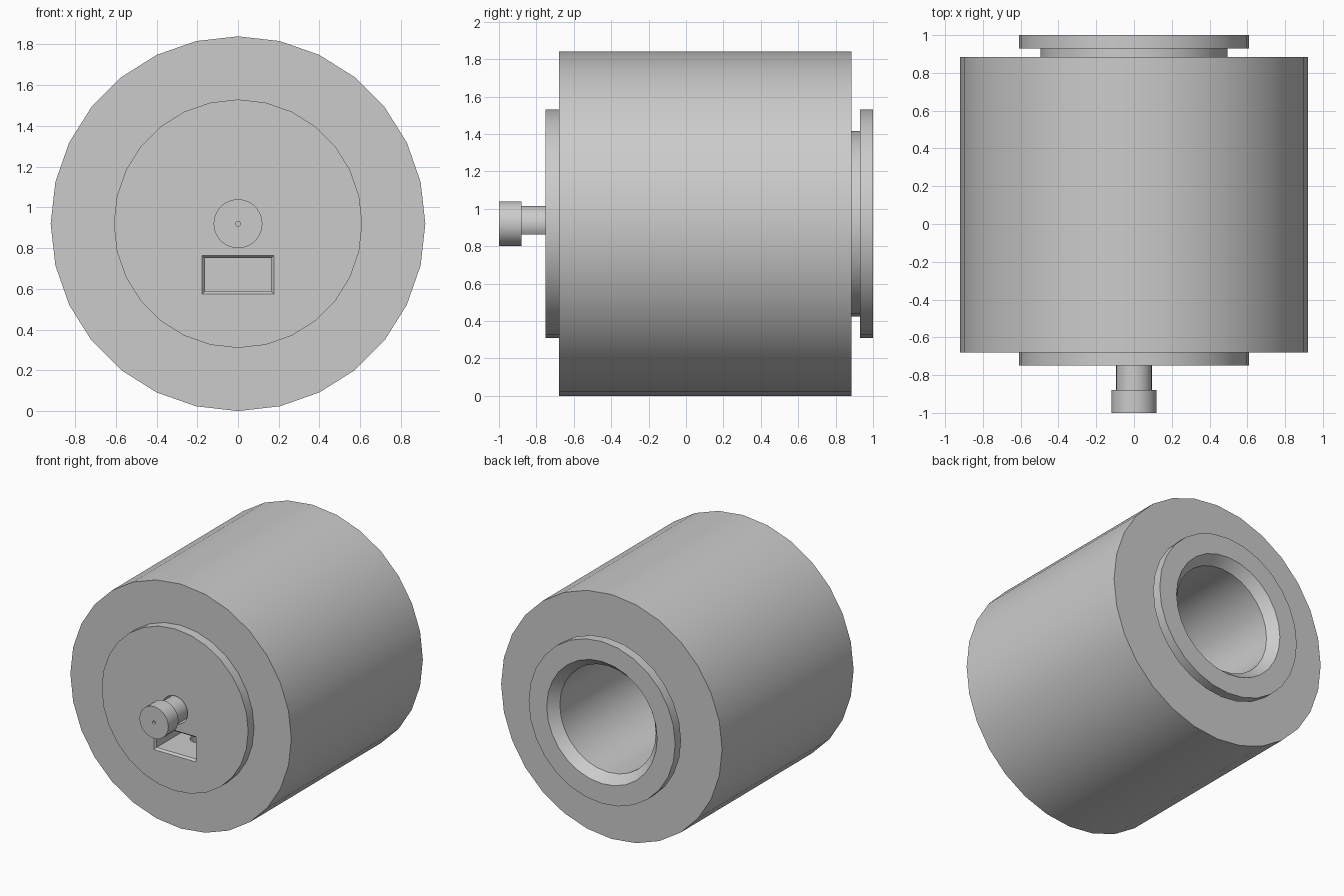
import bpy, bmesh, math
from mathutils import Matrix, Vector

if "Cube" in bpy.data.objects:
    bpy.data.objects.remove(bpy.data.objects["Cube"], do_unlink=True)

AXIS_Z = 0.92
SIDES = 28

grey = bpy.data.materials.new("plain_grey")
grey.use_nodes = True
COLOUR = (0.6, 0.6, 0.6, 1)
grey.diffuse_color = COLOUR
grey.node_tree.nodes["Principled BSDF"].inputs["Base Color"].default_value = COLOUR


def finish(name, bm):
    bmesh.ops.recalc_face_normals(bm, faces=bm.faces)
    mesh = bpy.data.meshes.new(name)
    bm.to_mesh(mesh)
    bm.free()
    obj = bpy.data.objects.new(name, mesh)
    obj.data.materials.append(grey)
    bpy.context.collection.objects.link(obj)
    return obj


def lathe(name, profile, sides=SIDES):
    """Turn a (radius, y) profile around the long axis."""
    bm = bmesh.new()
    verts = [bm.verts.new((0, y, AXIS_Z + r)) for r, y in profile]
    edges = [bm.edges.new(pair) for pair in zip(verts, verts[1:])]
    bmesh.ops.spin(bm, geom=verts + edges, cent=(0, 0, AXIS_Z), axis=(0, 1, 0),
                   angle=math.tau, steps=sides, use_merge=True)
    bmesh.ops.remove_doubles(bm, verts=bm.verts, dist=1e-4)
    return finish(name, bm)


def loft(name, sections):
    """Join rectangular sections (half width, bottom, top, y)."""
    bm = bmesh.new()
    rings = [[bm.verts.new(p) for p in ((-w, y, b), (w, y, b), (w, y, t), (-w, y, t))]
             for w, b, t, y in sections]
    bm.faces.new(rings[0])
    bm.faces.new(rings[-1])
    for a, b in zip(rings, rings[1:]):
        for i in range(4):
            j = (i + 1) % 4
            bm.faces.new((a[i], a[j], b[j], b[i]))
    return finish(name, bm)


def cut(obj, cutter):
    mod = obj.modifiers.new("cut_" + cutter.name, 'BOOLEAN')
    mod.operation = 'DIFFERENCE'
    mod.solver = 'EXACT'
    mod.object = cutter
    bpy.context.view_layer.objects.active = obj
    bpy.ops.object.modifier_apply(modifier=mod.name)
    bpy.data.objects.remove(cutter, do_unlink=True)


# Drum with raised front plate, grooved rear flange and chamfered blind bore
housing = lathe("drum_housing", [
    (0, -0.75), (0.61, -0.75), (0.61, -0.68), (0.92, -0.68), (0.92, 0.885),
    (0.495, 0.885), (0.495, 0.93), (0.61, 0.93), (0.61, 1), (0.46, 1),
    (0.40, 0.93), (0.40, -0.2), (0, -0.2)])

# Chamfered window below the shaft
cut(housing, loft("window_cutter", [
    (0.176, 0.575, 0.765, -0.8), (0.176, 0.575, 0.765, -0.75),
    (0.163, 0.588, 0.752, -0.735), (0.163, 0.588, 0.752, -0.32)]))

# Round drain in the window floor
bm = bmesh.new()
bmesh.ops.create_cone(bm, cap_ends=True, segments=24, radius1=0.07, radius2=0.07,
                      depth=0.2, matrix=Matrix.Translation((0, -0.45, 0.52)))
cut(housing, finish("drain_cutter", bm))

# Clearance hole around the shaft
cut(housing, lathe("clearance_cutter", [(0, -0.8), (0.105, -0.8), (0.105, -0.65), (0, -0.65)]))

# Shaft with a flat along its underside
shaft = lathe("flatted_shaft", [(0, -0.88), (0.095, -0.88), (0.095, -0.64), (0, -0.64)])
cut(shaft, loft("flat_cutter", [(0.2, 0.7, 0.862, -1), (0.2, 0.7, 0.862, -0.5)]))

# Round knob with a small centre mark
knob = lathe("knob", [(0, -0.98), (0.012, -0.98), (0.012, -1), (0.12, -1),
                      (0.12, -0.88), (0, -0.88)])

# Smooth round walls, sharp rims
for obj in (housing, shaft, knob):
    bpy.ops.object.select_all(action='DESELECT')
    obj.select_set(True)
    bpy.context.view_layer.objects.active = obj
    bpy.ops.object.shade_smooth_by_angle(angle=math.radians(30))
